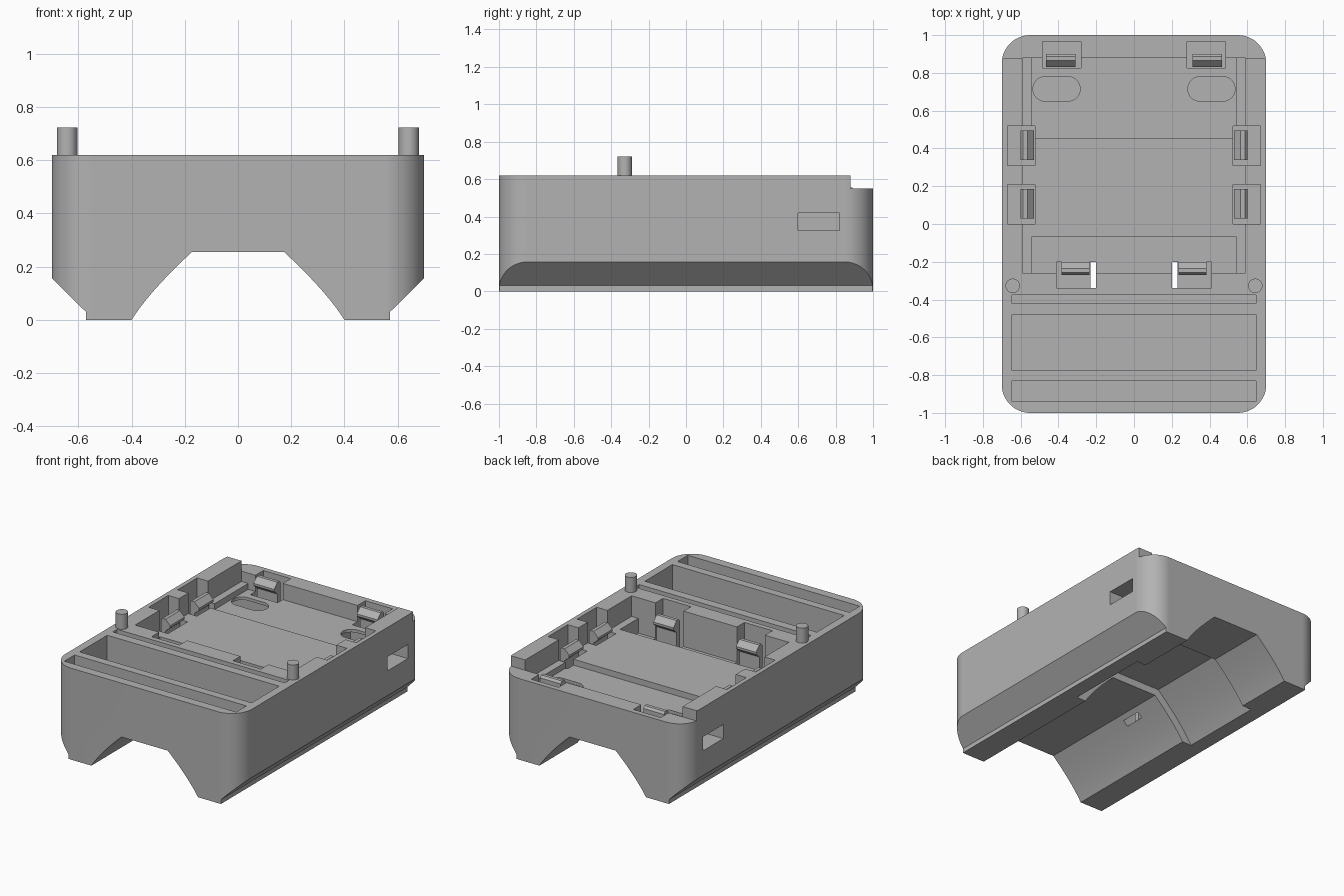
import bpy, bmesh, math
from mathutils import Vector

old = bpy.data.objects.get("Cube")
if old:
    bpy.data.objects.remove(old, do_unlink=True)

# One grey plastic for everything
grey = bpy.data.materials.new("grey plastic")
grey.use_nodes = True
tone = (0.45, 0.45, 0.45, 1)
grey.diffuse_color = tone
grey.node_tree.nodes["Principled BSDF"].inputs["Base Color"].default_value = tone

TOP, RIM, DECK, CLIP_FLOOR = 0.62, 0.55, 0.48, 0.2
ABOVE = 0.8


def prism(name, outline, axis, lo, hi):
    """Extrude a 2D outline along 'x', 'y' or 'z' from lo to hi."""
    place = {"x": lambda a, b, c: (c, a, b),
             "y": lambda a, b, c: (a, c, b),
             "z": lambda a, b, c: (a, b, c)}[axis]
    bm = bmesh.new()
    face = bm.faces.new([bm.verts.new(place(a, b, lo)) for a, b in outline])
    grown = bmesh.ops.extrude_face_region(bm, geom=[face])
    step = Vector(place(0, 0, hi - lo))
    bmesh.ops.translate(bm, vec=step,
                        verts=[v for v in grown["geom"] if isinstance(v, bmesh.types.BMVert)])
    bmesh.ops.recalc_face_normals(bm, faces=bm.faces[:])
    mesh = bpy.data.meshes.new(name)
    bm.to_mesh(mesh)
    bm.free()
    mesh.materials.append(grey)
    obj = bpy.data.objects.new(name, mesh)
    bpy.context.collection.objects.link(obj)
    return obj


def rounded(x0, x1, y0, y1, r, steps=12):
    """Outline of a rectangle with round corners."""
    pts = []
    corners = [(x1 - r, y1 - r), (x0 + r, y1 - r), (x0 + r, y0 + r), (x1 - r, y0 + r)]
    for q, (cx, cy) in enumerate(corners):
        for i in range(steps + 1):
            a = math.pi / 2 * (q + i / steps)
            p = (cx + r * math.cos(a), cy + r * math.sin(a))
            if not pts or math.dist(p, pts[-1]) > 1e-4:
                pts.append(p)
    return pts


def activate(obj):
    bpy.ops.object.select_all(action="DESELECT")
    obj.select_set(True)
    bpy.context.view_layer.objects.active = obj


def cut(target, cutter):
    mod = target.modifiers.new("cut", "BOOLEAN")
    mod.operation, mod.solver, mod.object = "DIFFERENCE", "EXACT", cutter
    activate(target)
    bpy.ops.object.modifier_apply(modifier=mod.name)
    bpy.data.objects.remove(cutter, do_unlink=True)


def smooth(obj):
    activate(obj)
    bpy.ops.object.shade_smooth_by_angle(angle=math.radians(30))
    mod = obj.modifiers.new("even shading", "WEIGHTED_NORMAL")
    mod.keep_sharp = True


def pocket(x0, x1, y0, y1, floor):
    outline = [(x0, y0), (x1, y0), (x1, y1), (x0, y1)]
    cut(body, prism("cutter", outline, "z", floor, ABOVE))


def channel(foot, bulge, shoulder, height, lo, hi, steps=10):
    """Arched underside channel, running front to back."""
    side = []
    for i in range(steps + 1):
        t = i / steps
        side.append(((1 - t) ** 2 * foot + 2 * t * (1 - t) * bulge + t * t * shoulder,
                     height * (0.86 * t * (1 - t) + t * t)))
    outline = [(foot, -0.1)] + side + [(-x, z) for x, z in reversed(side)] + [(-foot, -0.1)]
    cut(body, prism("cutter", outline, "y", lo, hi))


# Rounded block with sloping lower flanks
body = prism("body", rounded(-0.7, 0.7, -1, 1, 0.15), "z", 0, TOP)
for s in (-1, 1):
    flank = [(0.7, 0.157), (0.572, 0.03), (0.572, -0.1), (0.9, -0.1), (0.9, 0.357)]
    cut(body, prism("cutter", [(s * x, z) for x, z in flank], "y", -1.2, 1.2))

# Underside channel, wider in the middle
channel(0.4, 0.33, 0.173, 0.255, -1.2, 1.2)
channel(0.47, 0.39, 0.2, 0.305, 0, 0.59)

# Lowered back rim, main bay, back recess and front trough
pocket(-0.8, 0.8, 0.88, 1.2, RIM)
pocket(-0.59, 0.59, -0.26, 0.88, DECK)
pocket(-0.54, 0.54, 0.455, 0.88, 0.44)
pocket(-0.54, 0.54, -0.26, -0.065, 0.38)

# Three cross slots near the front
for y0, y1, floor in ((-0.94, -0.83, 0.45), (-0.775, -0.48, 0.32), (-0.42, -0.375, 0.45)):
    pocket(-0.645, 0.645, y0, y1, floor)

# Clip pockets, side ports and oblong floor openings
for s in (-1, 1):
    for x0, x1, y0, y1 in ((0.28, 0.485, 0.825, 0.965), (0.525, 0.67, 0.31, 0.52),
                           (0.525, 0.67, 0, 0.21), (0.2, 0.41, -0.34, -0.2)):
        pocket(min(s * x0, s * x1), max(s * x0, s * x1), y0, y1, CLIP_FLOOR)
    port = [(0.6, 0.325), (0.82, 0.325), (0.82, 0.42), (0.6, 0.42)]
    cut(body, prism("cutter", port, "x", min(s * 0.27, s * 0.9), max(s * 0.27, s * 0.9)))
    xs = sorted((s * 0.285, s * 0.535))
    cut(body, prism("cutter", rounded(*xs, 0.65, 0.78, 0.0649), "z", 0.35, ABOVE))
smooth(body)

# Snap clips: upright stem with a sloped hook facing the bay
HOOK = [(0, CLIP_FLOOR), (0, 0.54), (0.012, 0.555), (0.035, 0.555),
        (0.07, 0.52), (0.07, 0.505), (0.035, 0.475), (0.035, CLIP_FLOOR)]


def clip(name, axis, back, inward, lo, hi):
    prism(name, [(back + inward * u, z) for u, z in HOOK], axis, lo, hi)


for s, side in ((-1, "right"), (1, "left")):
    for label, y in (("middle", 0.03), ("rear", 0.34)):
        clip(f"{side}_{label}_clip", "y", s * 0.6, -s, y, y + 0.155)
    clip(f"{side}_back_clip", "x", 0.9, -1, *sorted((s * 0.31, s * 0.465)))
    clip(f"{side}_front_clip", "x", -0.27, 1, *sorted((s * 0.235, s * 0.385)))

    # Locating pin
    bpy.ops.mesh.primitive_cylinder_add(vertices=32, radius=0.038, depth=0.12,
                                        location=(s * 0.642, -0.327, 0.662))
    pin = bpy.context.object
    pin.name = f"{side}_pin"
    pin.data.materials.append(grey)
    smooth(pin)
